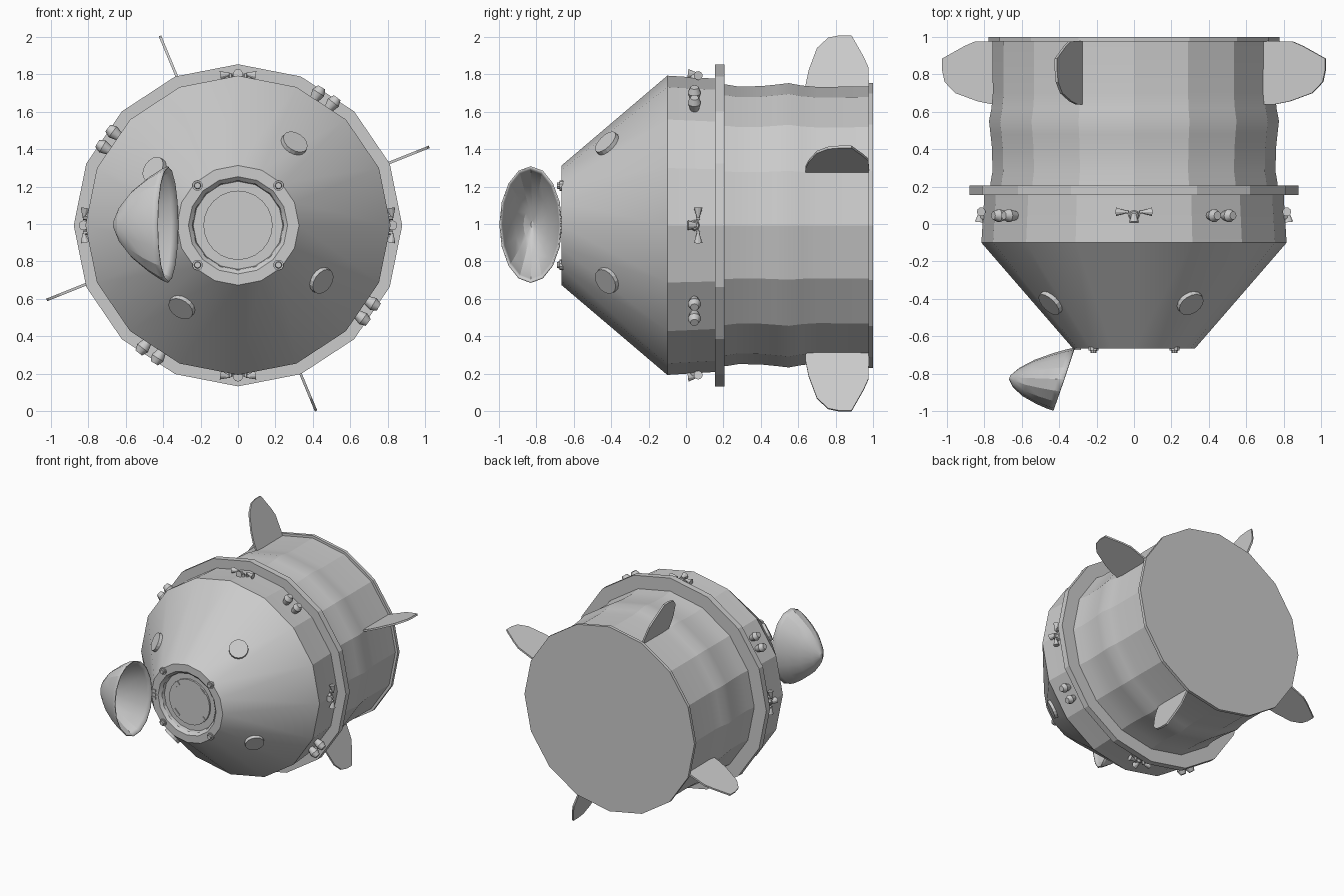
import bpy, bmesh, math
from mathutils import Matrix, Vector

cube = bpy.data.objects.get("Cube")
if cube:
    bpy.data.objects.remove(cube)

MID = 0.993      # height of the capsule axis
WIDE = 1.02      # the hull is slightly wider than tall
SIDES = 16

grey = bpy.data.materials.new("hull grey")
grey.use_nodes = True
GREY = (0.6, 0.6, 0.6, 1)
grey.diffuse_color = GREY
grey.node_tree.nodes["Principled BSDF"].inputs["Base Color"].default_value = GREY


def finish(name, bm, smooth=20):
    bmesh.ops.recalc_face_normals(bm, faces=bm.faces)
    mesh = bpy.data.meshes.new(name)
    bm.to_mesh(mesh)
    bm.free()
    mesh.materials.append(grey)
    ob = bpy.data.objects.new(name, mesh)
    bpy.context.collection.objects.link(ob)
    bpy.ops.object.select_all(action='DESELECT')
    ob.select_set(True)
    bpy.context.view_layer.objects.active = ob
    bpy.ops.object.shade_smooth_by_angle(angle=math.radians(smooth))
    return ob


def radial(angle, r, y):
    """Point at an angle clockwise from the top, seen from the front."""
    return Vector((r * math.sin(angle) * WIDE, y, MID + r * math.cos(angle)))


def loft(bm, rings, closed=True):
    loops = [[bm.verts.new(p) for p in ring] for ring in rings]
    for a, b in zip(loops, loops[1:]):
        for i in range(len(a)):
            j = (i + 1) % len(a)
            bm.faces.new((a[i], a[j], b[j], b[i]))
    if closed:
        bm.faces.new(loops[0])
    bm.faces.new(loops[-1])


def lathe(name, profile):
    bm = bmesh.new()
    loft(bm, [[radial(math.tau * i / SIDES, r, y) for i in range(SIDES)] for y, r in profile])
    return finish(name, bm)


def cone(bm, start, end, r1, r2, sides=10):
    start, end = Vector(start), Vector(end)
    axis = end - start
    turn = axis.to_track_quat('Z', 'Y').to_matrix().to_4x4()
    bmesh.ops.create_cone(bm, cap_ends=True, segments=sides, radius1=r1, radius2=r2,
                          depth=axis.length, matrix=Matrix.Translation((start + end) / 2) @ turn)


# Hull
lathe("front_cone", [(-0.62, 0.235), (-0.645, 0.24), (-0.665, 0.26), (-0.665, 0.32),
                     (-0.1, 0.8), (0.14, 0.785), (0.16, 0.785)])
lathe("collar_ring", [(0.155, 0.775), (0.155, 0.861), (0.205, 0.861), (0.205, 0.75)])
lathe("rear_barrel", [(0.16, 0.755), (0.22, 0.752), (0.28, 0.742), (0.4, 0.744), (0.48, 0.752),
                      (0.55, 0.76), (0.62, 0.747), (0.7, 0.74), (0.98, 0.742)])
lathe("rear_plate", [(0.975, 0.762), (1.0, 0.762)])

# Front hatch with latches and clamp bolts
bm = bmesh.new()
cone(bm, (0, -0.61, MID), (0, -0.635, MID), 0.185, 0.185, 24)
finish("hatch_disc", bm)
bm = bmesh.new()
for k in range(4):
    a = math.radians(45 + 90 * k)
    place = (Matrix.Translation(radial(a, 0.163, -0.637)) @ Matrix.Rotation(a, 4, 'Y')
             @ Matrix.Diagonal((0.06, 0.01, 0.03, 1)))
    bmesh.ops.create_cube(bm, size=1, matrix=place)
finish("hatch_latches", bm)
bm = bmesh.new()
for k in range(4):
    a = math.radians(45 + 90 * k)
    cone(bm, radial(a, 0.3, -0.65), radial(a, 0.3, -0.675), 0.028, 0.028)
    cone(bm, radial(a, 0.3, -0.67), radial(a, 0.3, -0.69), 0.02, 0.016)
finish("clamp_bolts", bm)

# Hinge knuckles beside the hatch
bm = bmesh.new()
for dz in (-0.03, 0, 0.03):
    bmesh.ops.create_cube(bm, size=1, matrix=Matrix.Translation((-0.3, -0.665, MID + dz))
                          @ Matrix.Diagonal((0.035, 0.016, 0.018, 1)))
finish("hinge", bm)

# Swung-open nose cover: an oval shell lofted from its rim to its tip
bm = bmesh.new()
rings = []
for depth, size in ((0, 1), (0.12, 0.95), (0.35, 0.81), (0.65, 0.58), (0.88, 0.31), (1, 0.06)):
    ring = []
    for i in range(SIDES):
        t = math.tau * i / SIDES
        s = math.sin(t) * size
        ring.append((-0.375 - 0.29 * depth + 0.055 * s, -0.83 + 0.01 * depth + 0.168 * s,
                     0.997 + 0.312 * size * math.cos(t)))
    rings.append(ring)
loft(bm, rings, closed=False)
cover = finish("nose_cover", bm)
shell = cover.modifiers.new("shell", 'SOLIDIFY')
shell.thickness = 0.008

# Portholes on the cone and paired outward thrusters share four bearings
ports, bells = bmesh.new(), bmesh.new()
for k in range(4):
    a = math.radians(34 + 90 * k)
    base = radial(a, 0.525, -0.42)
    normal = Vector((math.sin(a) * 0.77, -0.64, math.cos(a) * 0.77))
    cone(ports, base - normal * 0.02, base + normal * 0.018, 0.075, 0.072, 16)
    for side in (-1, 1):
        b = a + side * math.radians(3.3)
        cone(bells, radial(b, 0.76, 0.045), radial(b, 0.825, 0.045), 0.018, 0.036)
        cone(bells, radial(b, 0.825, 0.045), radial(b, 0.858, 0.045), 0.036, 0.022)
finish("portholes", ports)
finish("outward_thrusters", bells, 35)

# Small sideways thrusters at top, bottom and both sides
bm = bmesh.new()
for k in range(4):
    a = math.radians(90 * k)
    for side in (-1, 1):
        tip, mouth = a + side * math.radians(2.8), a + side * math.radians(6.6)
        cone(bm, radial(tip, 0.81, 0.065), radial(mouth, 0.806, 0.065), 0.006, 0.024)
        cone(bm, radial(tip, 0.77, 0.065), radial(tip, 0.812, 0.065), 0.012, 0.012, 6)
    cone(bm, radial(a, 0.805, 0.055), radial(a, 0.81, 0.01), 0.012, 0.026)
    cone(bm, radial(a, 0.77, 0.045), radial(a, 0.805, 0.045), 0.036, 0.022, 8)
finish("sideways_thrusters", bm)

# Four thin tail fins: outline as (y, radius)
outline = [(0.64, 0.72), (0.64, 0.80), (0.655, 0.88), (0.7, 1.01), (0.76, 1.07), (0.82, 1.083),
           (0.885, 1.083), (0.95, 0.96), (0.975, 0.90), (0.98, 0.72)]
bm = bmesh.new()
for k in range(4):
    a = math.radians(-22.2 + 90 * k)
    across = Vector((math.cos(a), 0, -math.sin(a))) * 0.007
    lift = Vector((0, 0, 0.01))
    loft(bm, [[radial(a, r, y) + lift + across * s for y, r in outline] for s in (-1, 1)])
finish("tail_fins", bm)
